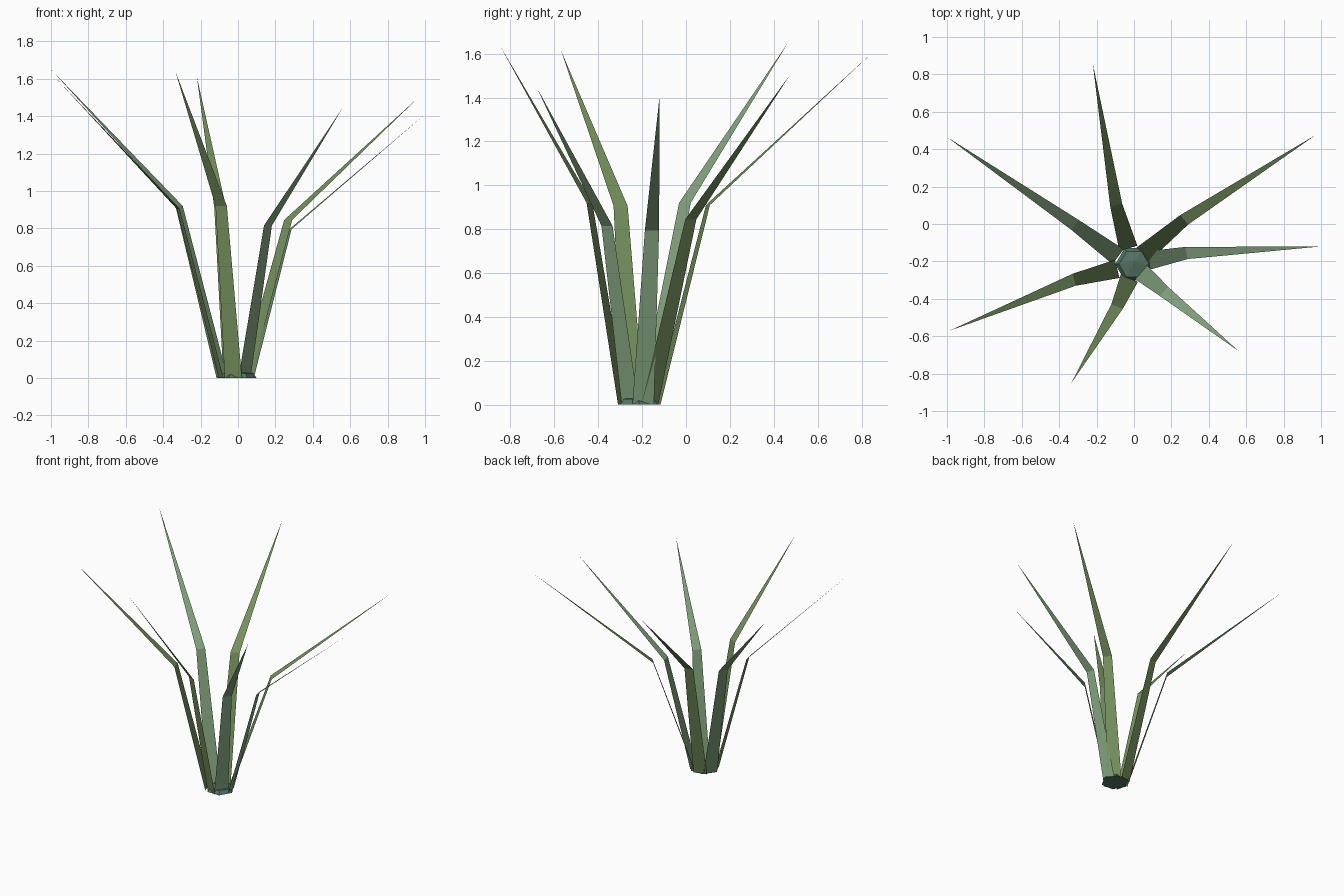
import bpy, math
from mathutils import Vector

if "Cube" in bpy.data.objects:
    bpy.data.objects.remove(bpy.data.objects["Cube"])


def material(name, rgb):
    m = bpy.data.materials.new(name)
    m.diffuse_color = (*rgb, 1)
    m.use_nodes = True
    m.node_tree.nodes["Principled BSDF"].inputs["Base Color"].default_value = m.diffuse_color
    return m


def mesh_object(name, verts, faces, mat):
    me = bpy.data.meshes.new(name)
    me.from_pydata(verts, [], faces)
    me.update()
    me.materials.append(mat)
    ob = bpy.data.objects.new(name, me)
    bpy.context.collection.objects.link(ob)
    return ob


olive = material("olive green", (0.18, 0.28, 0.11))
pale = material("pale green", (0.23, 0.37, 0.21))
teal = material("dark teal", (0.09, 0.17, 0.13))


# Flat leaf blade: tapering lower strip bent outwards into a pointed tip
def blade(i, base, mid, tip, mat):
    b, m, t = Vector((*base, 0)), Vector(mid), Vector(tip)
    d = m - b
    side = Vector((-d.y, d.x, 0)).normalized()
    verts = [b - side * 0.05, b + side * 0.05,
             m + side * 0.033, m - side * 0.033, t]
    mesh_object(f"leaf_blade_{i}", verts, [(0, 1, 2, 3), (3, 2, 4)], mat)


blades = [
    ((-0.03, -0.13), (-0.095, 0.10, 0.91), (-0.22, 0.855, 1.61), olive),
    ((0.045, -0.165), (0.268, 0.022, 0.845), (0.97, 0.475, 1.505), olive),
    ((0.075, -0.195), (0.28, -0.155, 0.795), (1.0, -0.12, 1.41), pale),
    ((0.035, -0.255), (0.16, -0.36, 0.815), (0.56, -0.68, 1.445), pale),
    ((-0.025, -0.29), (-0.09, -0.44, 0.92), (-0.335, -0.85, 1.64), olive),
    ((-0.09, -0.24), (-0.32, -0.298, 0.905), (-0.985, -0.57, 1.615), olive),
    ((-0.085, -0.175), (-0.315, -0.005, 0.92), (-1.0, 0.465, 1.65), pale),
]
for i, args in enumerate(blades, 1):
    blade(i, *args)

# Low six-sided root crown with a shallow peaked top
n = 6
ring = [(0.10 * math.cos(k * math.tau / n), -0.215 + 0.10 * math.sin(k * math.tau / n))
        for k in range(n)]
verts = [(x, y, 0) for x, y in ring]
verts += [(x * 0.8, -0.215 + (y + 0.215) * 0.8, 0.025) for x, y in ring]
verts.append((0, -0.2, 0.045))
faces = [tuple(reversed(range(n)))]
for k in range(n):
    j = (k + 1) % n
    faces += [(k, j, n + j, n + k), (n + k, n + j, 2 * n)]
mesh_object("root_crown", verts, faces, teal)
